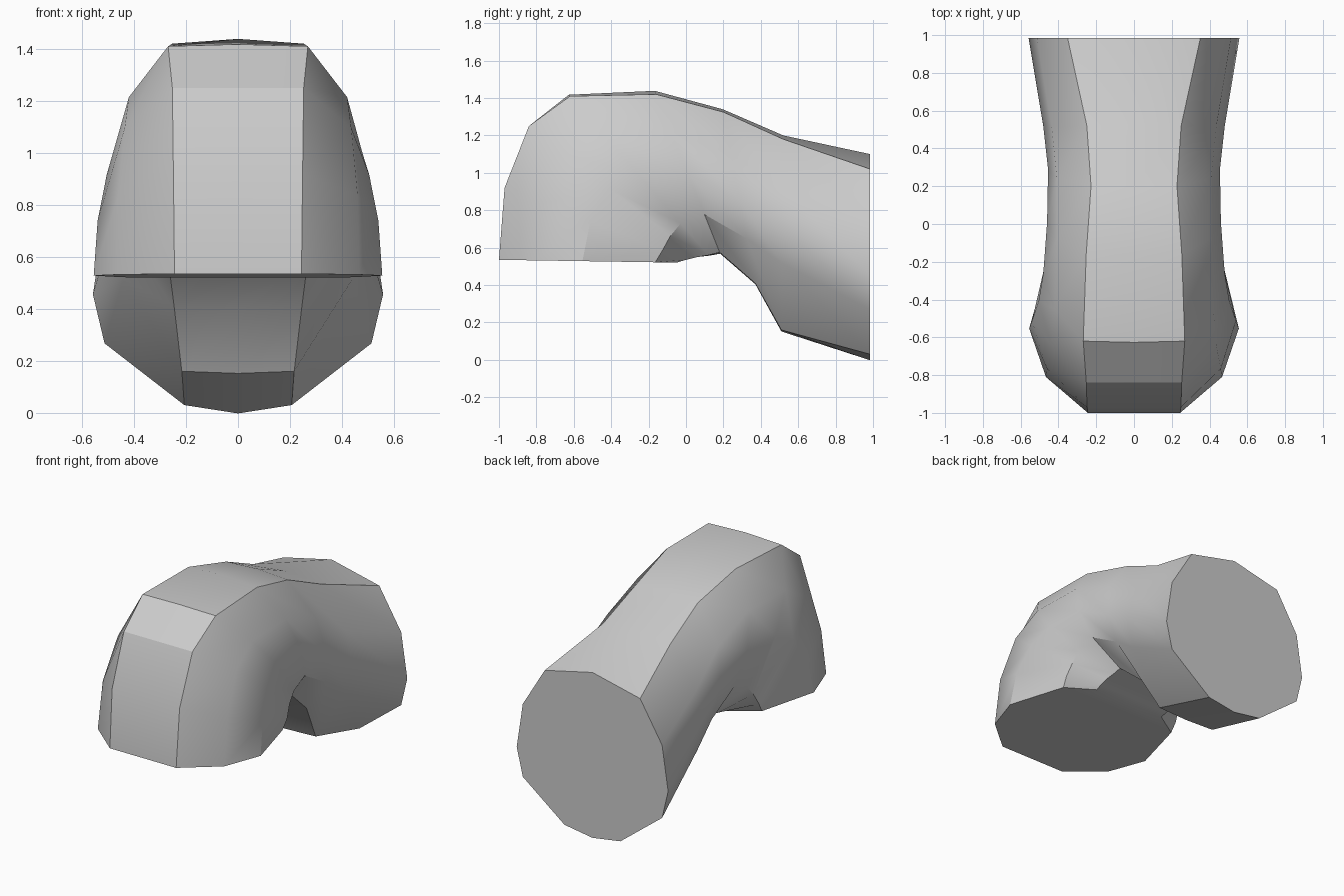
import bpy
import bmesh
import math
from mathutils import Vector

if "Cube" in bpy.data.objects:
    bpy.data.objects.remove(bpy.data.objects["Cube"], do_unlink=True)

# Single plain grey
grey = bpy.data.materials.new("plain_grey")
grey.use_nodes = True
colour = (0.6, 0.6, 0.6, 1)
grey.diffuse_color = colour
grey.node_tree.nodes["Principled BSDF"].inputs["Base Color"].default_value = colour

# Stations along the bend: outer (y, z), inner (y, z), half width,
# outer and inner flat widths as ratios, lower side depth, crown height
stations = [
    ((-1.0, .535), (-.05, .52), .555, .44, .48, .88, 0),
    ((-.97, .92), (0, .535), .54, .46, .5, .87, 0),
    ((-.84, 1.25), (.06, .55), .505, .5, .54, .84, 0),
    ((-.62, 1.41), (.12, .56), .48, .56, .56, .8, .01),
    ((-.16, 1.42), (.18, .575), .46, .55, .58, .76, .02),
    ((.2, 1.325), (.37, .41), .455, .5, .54, .74, .015),
    ((.52, 1.18), (.51, .16), .48, .52, .45, .65, .02),
    ((.985, 1.02), (.985, .03), .558, .63, .37, .76, .08),
]


def section(index, station):
    """Closed twelve-point ring across the bend."""
    outer, inner = (Vector((0, *p)) for p in station[:2])
    half, flat_out, flat_in, low, crown = station[2:]
    u = index / (len(stations) - 1)
    across = inner - outer
    side = [(flat_out, 0), (.84 + .08 * u, .2 + .07 * u),
            (1, .47 + .1 * u * u), (.8 + .12 * min(1, 2 * u), low), (flat_in, 1)]
    if index == len(stations) - 2:
        side[2] = (1, .45)
    up = across.normalized() * crown
    right = [outer + across * t + Vector((x * half, 0, 0)) for x, t in side]
    left = [Vector((-p.x, p.y, p.z)) for p in reversed(right)]
    return [outer - up] + right + [inner + up * .4] + left


# Loft the bent tube and close both ends
bm = bmesh.new()
rings = [[bm.verts.new(p) for p in section(i, s)] for i, s in enumerate(stations)]
for a, b in zip(rings, rings[1:]):
    for k in range(len(a)):
        n = (k + 1) % len(a)
        bm.faces.new((a[k], a[n], b[n], b[k]))
bm.faces.new(rings[0])
bm.faces.new(rings[-1])
bmesh.ops.recalc_face_normals(bm, faces=bm.faces)

mesh = bpy.data.meshes.new("bent_tube")
bm.to_mesh(mesh)
bm.free()
mesh.materials.append(grey)
tube = bpy.data.objects.new("bent_tube", mesh)
bpy.context.collection.objects.link(tube)

# Smooth sides with sharp ridges and end rims
bpy.ops.object.select_all(action="DESELECT")
tube.select_set(True)
bpy.context.view_layer.objects.active = tube
bpy.ops.object.shade_smooth_by_angle(angle=math.radians(30))
